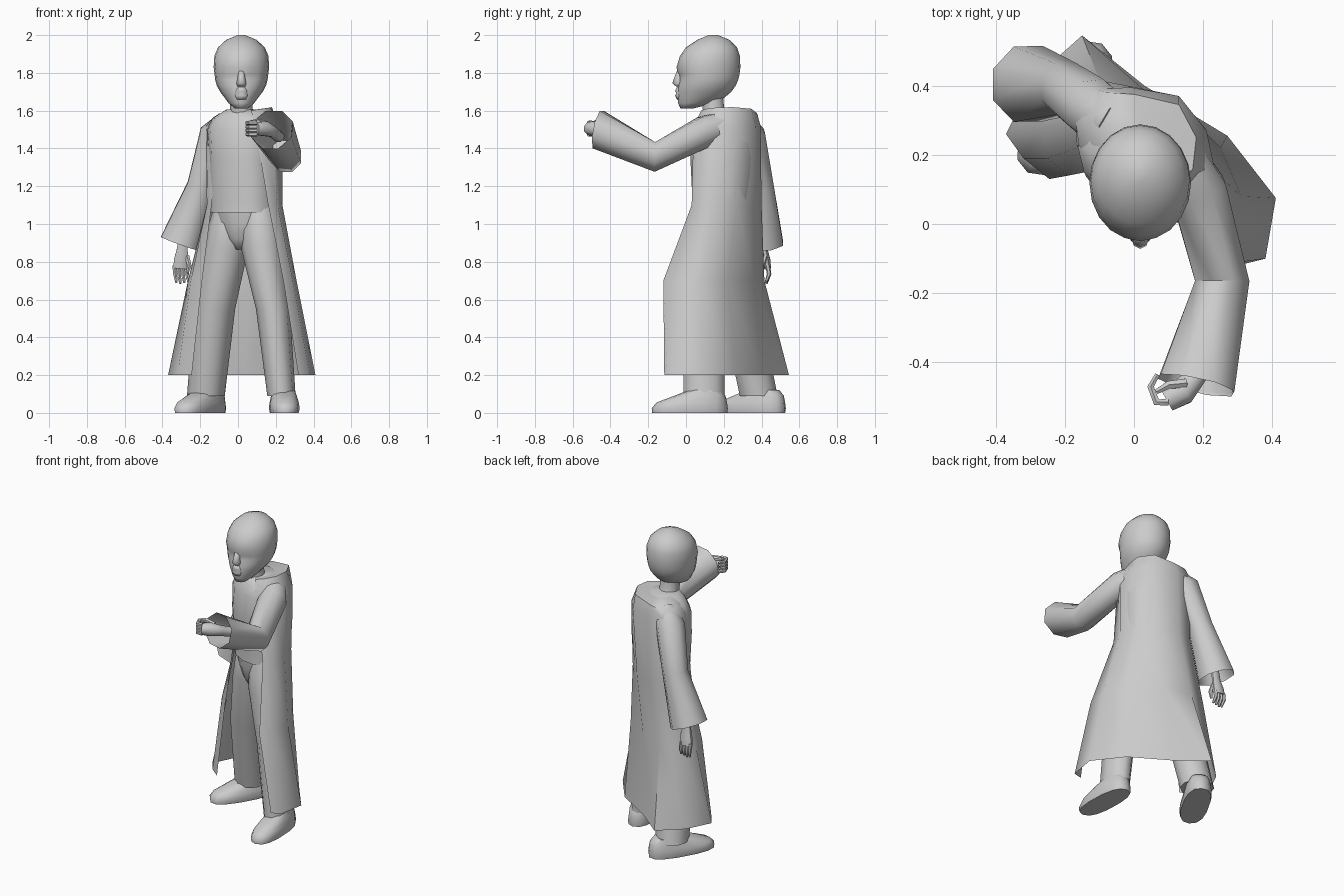
import bpy, bmesh
from math import sin, cos, pi, radians, atan2
from mathutils import Vector

TURN = radians(-28)          # the body is turned relative to the head


def finish(name, bm, angle=50):
    bmesh.ops.recalc_face_normals(bm, faces=bm.faces)
    me = bpy.data.meshes.new(name)
    bm.to_mesh(me)
    bm.free()
    me.shade_smooth()
    me.set_sharp_from_angle(angle=radians(angle))
    ob = bpy.data.objects.new(name, me)
    bpy.context.collection.objects.link(ob)
    return ob


def loft(name, rings, closed=True, caps=(True, True), angle=50):
    """Skin a list of equal-length point rings."""
    bm = bmesh.new()
    rows = [[bm.verts.new(p) for p in r] for r in rings]
    n = len(rows[0])
    for a, b in zip(rows, rows[1:]):
        for i in range(n if closed else n - 1):
            j = (i + 1) % n
            bm.faces.new((a[i], a[j], b[j], b[i]))
    if closed and caps[0]:
        bm.faces.new(rows[0])
    if closed and caps[1]:
        bm.faces.new(rows[-1])
    return finish(name, bm, angle)


def ell(cx, cy, z, rx, ry, n=12, rot=0.0, p=1.0):
    """Horizontal (super)ellipse ring."""
    pts = []
    for i in range(n):
        t = 2 * pi * i / n
        u, v = cos(t), sin(t)
        u = rx * abs(u) ** p * (1 if u > 0 else -1)
        v = ry * abs(v) ** p * (1 if v > 0 else -1)
        pts.append(Vector((cx + u * cos(rot) - v * sin(rot),
                           cy + u * sin(rot) + v * cos(rot), z)))
    return pts


def tube(name, path, n=8, flat=1.0, side=(0, 0, 1), caps=(True, True)):
    """Tube along (x, y, z, radius) stations; flat squashes it along 'side'."""
    P = [Vector(q[:3]) for q in path]
    rings = []
    for i, q in enumerate(path):
        d = (P[min(i + 1, len(P) - 1)] - P[max(i - 1, 0)]).normalized()
        a = d.cross(Vector(side)).normalized()
        b = a.cross(d)
        rings.append([P[i] + q[3] * (a * cos(2 * pi * (k + .5) / n) + b * flat * sin(2 * pi * (k + .5) / n))
                      for k in range(n)])
    return loft(name, rings, caps=caps)


# head: stacked rings (z, half width, front y, back y)
HX = 0.018
head_rows = [(1.612, .035, -.03, .04), (1.64, .068, -.042, .15), (1.67, .09, -.045, .205),
             (1.70, .113, -.046, .24), (1.735, .131, -.043, .265), (1.765, .139, -.042, .277),
             (1.79, .142, -.044, .283), (1.83, .147, -.05, .288), (1.89, .143, -.032, .285),
             (1.935, .124, .0, .27), (1.975, .08, .06, .23), (2.0, .02, .12, .17)]
head = loft("head", [ell(HX, (f + b) / 2, z, w, (b - f) / 2, 20) for z, w, f, b in head_rows], angle=70)
for v in head.data.vertices:                      # eye hollows
    for s in (-1, 1):
        d = (v.co - Vector((HX + s * .05, -.03, 1.785))).length
        if d < .05:
            v.co.y += .02 * (1 - d / .05)

# nose, mouth and neck
loft("nose", [ell(HX, -.03, 1.81, .016, .018, 8), ell(HX, -.036, 1.775, .02, .026, 8),
              ell(HX, -.04, 1.745, .026, .032, 8), ell(HX, -.036, 1.728, .022, .016, 8)], angle=80)
loft("mouth", [ell(HX, -.03, 1.66, .03, .018, 8), ell(HX, -.032, 1.68, .036, .026, 8),
               ell(HX, -.03, 1.692, .036, .02, 8), ell(HX, -.032, 1.703, .034, .026, 8),
               ell(HX, -.03, 1.725, .024, .018, 8)], angle=80)
loft("neck", [ell(.025, .165, 1.54, .075, .07, 10), ell(.018, .145, 1.61, .06, .06, 10),
              ell(.018, .14, 1.67, .06, .06, 10)])

# torso and the seat of the trousers below it
loft("torso", [ell(cx, cy, z, a, b, 14, TURN, .85) for cx, cy, z, a, b in (
    (.035, .20, 1.06, .18, .155), (.035, .205, 1.12, .183, .158), (.035, .205, 1.35, .18, .175),
    (.03, .21, 1.50, .19, .165), (.03, .205, 1.56, .165, .135), (.025, .185, 1.605, .085, .085))])
loft("seat", [ell(.035, cy, z, a, b, 12, TURN) for cy, z, a, b in (
    (.20, 1.10, .17, .145), (.19, 1.0, .15, .13), (.185, .92, .11, .105), (.18, .865, .04, .07))], angle=70)

# long open coat: one open outline per height, right front edge round the back to left front edge
coat = [
    (1.60, [(.07, .08), (.12, .10), (.17, .16), (.18, .25), (.13, .345), (0, .375),
            (-.08, .38), (-.13, .31), (-.12, .23), (-.06, .15)]),
    (1.52, [(.09, .04), (.18, .06), (.235, .15), (.21, .27), (.13, .37), (-.01, .395),
            (-.11, .39), (-.17, .31), (-.16, .23), (-.10, .14)]),
    (1.10, [(.16, .03), (.21, .06), (.235, .15), (.20, .27), (.10, .37), (-.02, .40),
            (-.12, .38), (-.165, .30), (-.165, .22), (-.14, .15)]),
    (0.70, [(.24, -.12), (.29, -.06), (.31, .08), (.25, .22), (.06, .36), (-.10, .415),
            (-.22, .38), (-.265, .28), (-.25, .19), (-.19, .14)]),
    (0.20, [(.32, -.115), (.38, -.10), (.41, .075), (.27, .255), (.03, .40), (-.15, .545),
            (-.29, .42), (-.37, .26), (-.32, .19), (-.245, .13)]),
]
rows = [[(x, y, z) for x, y in pts] for z, pts in coat]
rows[0] = [(x, y, 1.588 + .17 * x) for x, y, z in rows[0]]                 # sloping collar
rows.insert(0, [(.02 + .5 * (x - .02), .16 + .5 * (y - .16), 1.602) for x, y, z in rows[0]])
loft("coat", rows, closed=False, angle=55)

# trouser legs (x, y, z, half width, half depth)
legs = {
    "right_leg": ((.11, .155, 1.10, .09, .10), (.118, .143, 1.0, .108, .122), (.128, .13, .88, .114, .122),
                  (.185, .10, .55, .09, .11), (.23, .095, .09, .075, .115)),
    "left_leg": ((-.035, .24, 1.10, .09, .10), (-.042, .235, 1.0, .112, .125), (-.06, .24, .88, .117, .125),
                 (-.125, .29, .55, .11, .11), (-.17, .385, .09, .10, .105)),
}
for name, rings in legs.items():
    loft(name, [ell(x, y, z, a, b, 10) for x, y, z, a, b in rings], angle=60)

# shoes: stacked outlines that shrink back towards the ankle
for name, cx, cy, dx, dy, k in (("right_shoe", .245, .02, .04, -1, 1.05), ("left_shoe", -.2, .335, -.5, -.87, 1.12)):
    rot = atan2(dy, dx)
    loft(name, [ell(cx - cos(rot) * s * k, cy - sin(rot) * s * k, z, l * k, w * k, 14, rot, .8)
                for z, s, l, w in ((0, 0, .19, .072), (.025, 0, .192, .077), (.055, .01, .178, .073),
                                   (.09, .05, .13, .065), (.12, .075, .08, .055))])

# sleeves: flared tubes, with a lining folded back inside at the cuff
tube("left_sleeve", [(-.05, .29, 1.53, .075), (-.12, .335, 1.47, .09), (-.195, .39, 1.2, .08),
                     (-.305, .405, .895, .118)], caps=(True, False), side=(1, 0, 0))
tube("left_sleeve_lining", [(-.304, .405, .897, .116), (-.22, .395, 1.12, .05)],
     caps=(False, True), side=(1, 0, 0))
sleeve = tube("right_sleeve", [(.12, .21, 1.53, .075), (.185, .10, 1.49, .087), (.255, -.165, 1.355, .085),
                               (.18, -.475, 1.50, .118)], caps=(True, False))
lining = tube("right_sleeve_lining", [(.18, -.473, 1.499, .116), (.23, -.24, 1.40, .05)], caps=(False, True))
for ob in (sleeve, lining):                       # steeper cuff opening
    for v in ob.data.vertices:
        if v.co.y < -.38:
            v.co.y -= .25 * (v.co.z - 1.5) - .01

# lowered hand with relaxed fingers
tube("left_palm", [(-.28, .405, 1.0, .03), (-.295, .415, .87, .03), (-.30, .425, .81, .042),
                   (-.305, .43, .765, .04)], 8, .55, (0, 1, 0))
for i in range(4):
    x = -.336 + .021 * i
    tube("left_finger", [(x, .432, .78, .013), (x + .003, .44, .735, .012),
                         (x + .01, .425, .685 + .006 * abs(i - 1), .007)], 6, 1, (0, 1, 0))
tube("left_thumb", [(-.27, .42, .83, .014), (-.258, .405, .78, .013), (-.268, .40, .74, .007)], 6, 1, (0, 1, 0))

# raised hand, fingers curled into a loose fist
tube("right_palm", [(.22, -.36, 1.46, .03), (.18, -.44, 1.49, .032), (.14, -.485, 1.505, .042),
                    (.095, -.51, 1.505, .036)], 8, 1.0)
for i in range(4):
    z = 1.475 + .02 * i
    tube("right_finger", [(.10, -.515, z, .012), (.065, -.515, z, .012), (.048, -.47, z, .011),
                          (.068, -.435, z, .008)], 6)
tube("right_thumb", [(.15, -.46, 1.53, .015), (.10, -.465, 1.545, .013), (.065, -.485, 1.54, .008)], 6)
